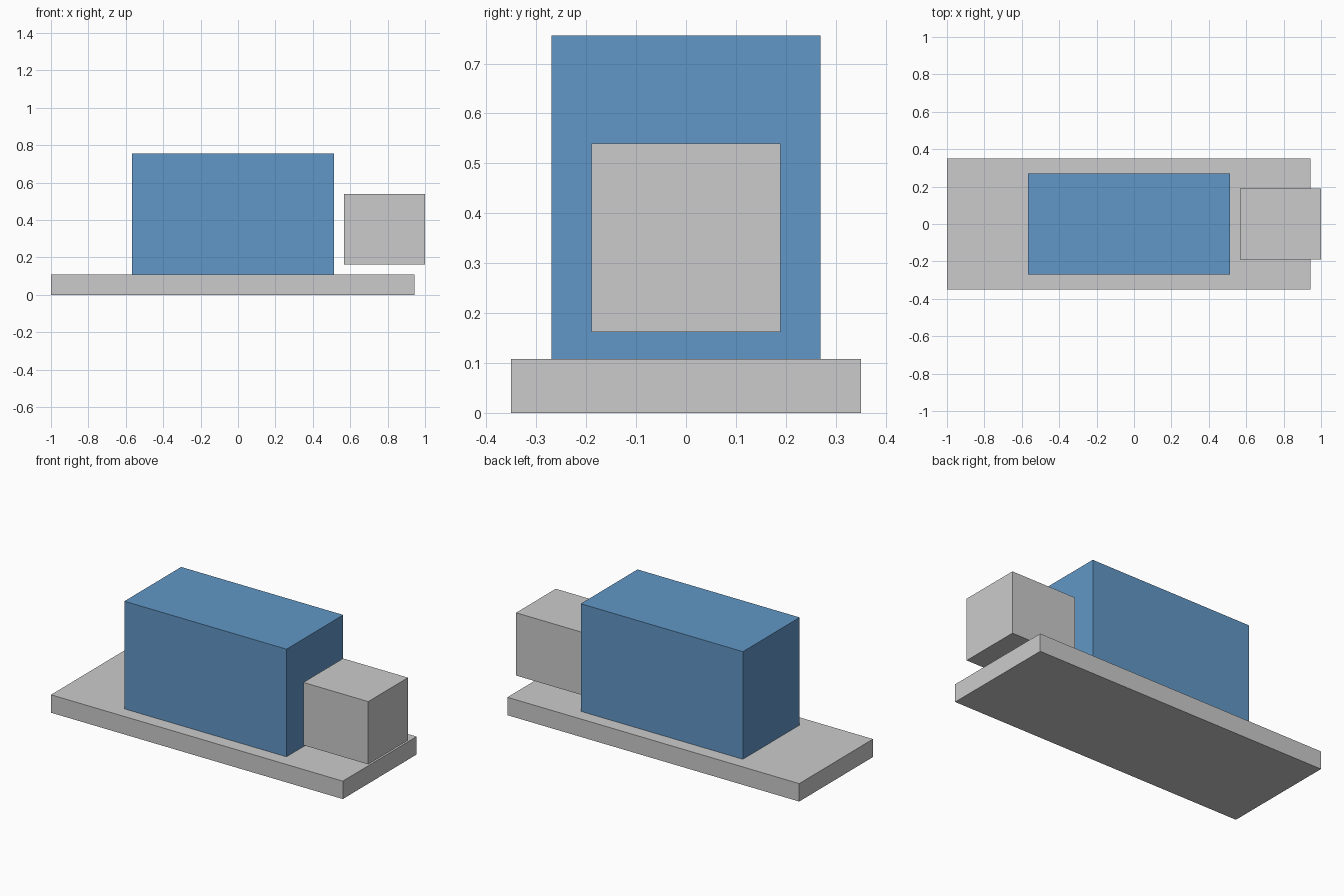
import bpy

if "Cube" in bpy.data.objects:
    bpy.data.objects.remove(bpy.data.objects["Cube"])

U = 0.054  # design grid step


def box(name, size, loc, mat=None):
    bpy.ops.mesh.primitive_cube_add(size=1, location=loc)
    ob = bpy.context.object
    ob.name = name
    ob.scale = size
    bpy.ops.object.transform_apply(location=False, rotation=False, scale=True)
    if mat:
        ob.data.materials.append(mat)
    return ob


blue = bpy.data.materials.new("blue")
blue.diffuse_color = (0.12, 0.31, 0.57, 1)
blue.use_nodes = True
blue.node_tree.nodes["Principled BSDF"].inputs["Base Color"].default_value = blue.diffuse_color

# Base plate
box("base_plate", (36 * U, 13 * U, 2 * U), (-0.028, 0, U))
# Main block standing on the plate
box("main_body", (20 * U, 10 * U, 12 * U), (-0.028, 0, 8 * U), blue)
# Small end block, floating clear of the plate and body
box("end_block", (8 * U, 7 * U, 7 * U), (1 - 4 * U, 0, 6.5 * U))
